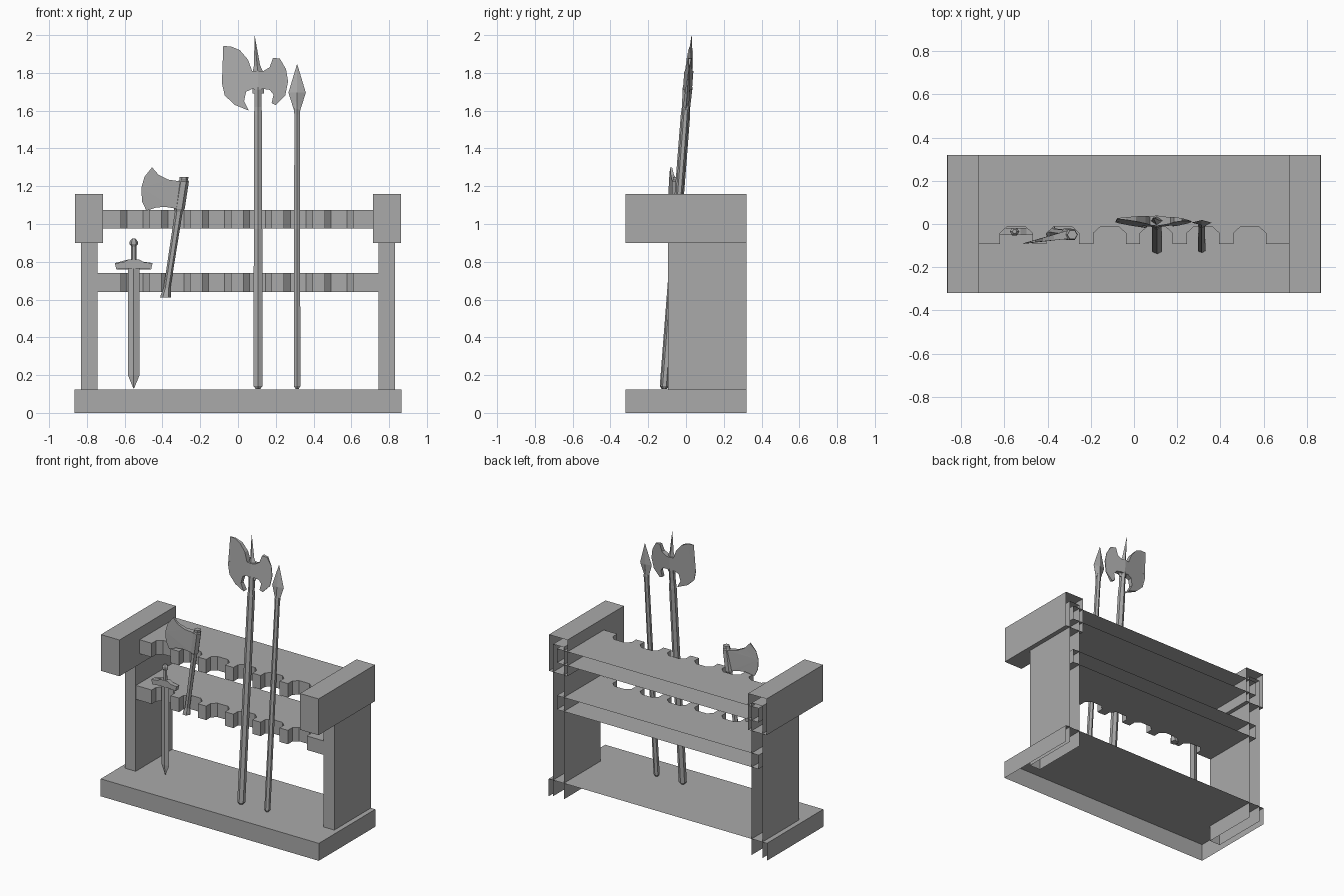
import bpy, bmesh, math

if "Cube" in bpy.data.objects:
    bpy.data.objects.remove(bpy.data.objects["Cube"])

grey = bpy.data.materials.new("plain_grey")
grey.diffuse_color = (0.4, 0.4, 0.4, 1)
grey.use_nodes = True
grey.node_tree.nodes["Principled BSDF"].inputs["Base Color"].default_value = grey.diffuse_color


def finish(name, bm):
    bmesh.ops.recalc_face_normals(bm, faces=bm.faces)
    me = bpy.data.meshes.new(name)
    bm.to_mesh(me)
    bm.free()
    me.materials.append(grey)
    ob = bpy.data.objects.new(name, me)
    bpy.context.collection.objects.link(ob)
    return ob


def drop(bm, test):
    bmesh.ops.recalc_face_normals(bm, faces=bm.faces)
    bmesh.ops.delete(bm, geom=[f for f in bm.faces if test(f)], context='FACES')


def box(name, x0, x1, y0, y1, z0, z1, open_bottom=False):
    """Box left open at the back, and optionally underneath."""
    bm = bmesh.new()
    bmesh.ops.create_cube(bm, size=1)
    for v in bm.verts:
        v.co = ((x0 + x1) / 2 + v.co.x * (x1 - x0),
                (y0 + y1) / 2 + v.co.y * (y1 - y0),
                (z0 + z1) / 2 + v.co.z * (z1 - z0))
    drop(bm, lambda f: f.normal.y > 0.9 or (open_bottom and f.normal.z < -0.9))
    return finish(name, bm)


def shelf(name, half, z0, z1):
    """Board with six chamfered notches along the front edge, open back."""
    pts = [(-half, 0.32), (-half, -0.092)]
    for i in range(6):
        c = -0.545 + i * 0.216
        pts += [(c - 0.075, -0.092), (c - 0.075, -0.042), (c - 0.042, -0.012),
                (c + 0.042, -0.012), (c + 0.075, -0.042), (c + 0.075, -0.092)]
    pts += [(half, -0.092), (half, 0.32)]
    bm = bmesh.new()
    lo = [bm.verts.new((x, y, z0)) for x, y in pts]
    hi = [bm.verts.new((x, y, z1)) for x, y in pts]
    bm.faces.new(lo)
    bm.faces.new(hi)
    for i in range(len(pts)):
        j = (i + 1) % len(pts)
        bm.faces.new((lo[i], lo[j], hi[j], hi[i]))
    drop(bm, lambda f: f.calc_center_median().y > 0.31)
    return finish(name, bm)


def loft(name, rings, sides=6, phase=0.0):
    """Closed tube through rings of (x, y, z, x radius, y radius)."""
    bm = bmesh.new()
    loops = []
    for x, y, z, rx, ry in rings:
        loops.append([bm.verts.new((x + rx * math.cos(phase + 2 * math.pi * k / sides),
                                    y + ry * math.sin(phase + 2 * math.pi * k / sides), z))
                      for k in range(sides)])
    for a, b in zip(loops, loops[1:]):
        for k in range(sides):
            n = (k + 1) % sides
            bm.faces.new((a[k], a[n], b[n], b[k]))
    bm.faces.new(loops[0])
    bm.faces.new(loops[-1])
    return finish(name, bm)


def blade(name, pts, root_x, thick, edge_x, y_at):
    """Flat-sided wedge: thick at root_x, sharp at edge_x, laid on the plane y_at(x, z)."""
    bm = bmesh.new()
    sides = []
    for s in (-1, 1):
        row = []
        for x, z in pts:
            t = thick * max(0.08, 1 - (x - root_x) / (edge_x - root_x))
            row.append(bm.verts.new((x, y_at(x, z) + s * t, z)))
        sides.append(row)
    a, b = sides
    caps = [bm.faces.new(a), bm.faces.new(b)]
    for i in range(len(pts)):
        j = (i + 1) % len(pts)
        bm.faces.new((a[i], a[j], b[j], b[i]))
    bmesh.ops.triangulate(bm, faces=caps)
    return finish(name, bm)


def lean(x, z):
    """Depth of the long weapons, which lean back from the base."""
    return -0.115 + 0.0775 * (z - 0.13)


def pole(name, x, rings, sides=6, phase=math.pi / 6):
    return loft(name, [(x + dx, lean(0, z), z, rx, ry) for dx, z, rx, ry in rings], sides, phase)


# Rack
box("base", -0.865, 0.865, -0.32, 0.32, 0, 0.125, open_bottom=True)
for side, s in (("left", -1), ("right", 1)):
    px = sorted((s * 0.745, s * 0.83))
    bx = sorted((s * 0.716, s * 0.863))
    box(side + "_post", *px, -0.095, 0.32, 0.01, 1.1, open_bottom=True)
    box(side + "_top_block", *bx, -0.32, 0.32, 0.9, 1.16)
shelf("upper_shelf", 0.80, 0.975, 1.075)
shelf("lower_shelf", 0.80, 0.64, 0.74)

# Sword
sx, sy = -0.552, -0.035
loft("sword_blade", [(sx, sy, 0.13, 0.002, 0.002), (sx, sy, 0.2, 0.031, 0.009),
                     (sx, sy, 0.78, 0.031, 0.011)], 4)
loft("sword_grip", [(sx, sy, 0.79, 0.016, 0.014), (sx, sy, 0.885, 0.014, 0.012)])
loft("sword_pommel", [(sx, sy, 0.88, 0.012, 0.012), (sx, sy, 0.893, 0.022, 0.02),
                      (sx, sy, 0.907, 0.022, 0.02), (sx, sy, 0.922, 0.01, 0.01)])
guard = [(0.03, 0.765), (0.06, 0.775), (0.092, 0.76), (0.1, 0.793), (0.055, 0.797), (0.028, 0.812)]
guard_pts = [(sx + x, z) for x, z in guard] + [(sx - x, z) for x, z in reversed(guard)]
blade("sword_guard", guard_pts, sx, 0.016, sx + 100, lambda x, z: sy)

# Axe
def axe_ring(z, r):
    t = (z - 0.615) / 0.635
    return (-0.383 + 0.098 * t, -0.035 - 0.015 * t, z, r, r)

loft("axe_handle", [axe_ring(0.612, 0.029), axe_ring(0.63, 0.026), axe_ring(0.66, 0.018),
                    axe_ring(1.1, 0.021)], 6)
loft("axe_socket", [axe_ring(1.065, 0.022), axe_ring(1.08, 0.029), axe_ring(1.225, 0.029),
                    axe_ring(1.232, 0.023), axe_ring(1.25, 0.023)], 6)
blade("axe_head", [(-0.30, 1.225), (-0.37, 1.235), (-0.42, 1.26), (-0.455, 1.30), (-0.495, 1.25),
                   (-0.512, 1.19), (-0.508, 1.12), (-0.485, 1.07), (-0.43, 1.088),
                   (-0.38, 1.09), (-0.32, 1.08)],
      -0.30, 0.02, -0.51, lambda x, z: -0.048 + 0.2 * (x + 0.3))

# Halberd
hx = 0.106
pole("halberd_shaft", hx, [(0, 0.127, 0.014, 0.014), (0, 0.142, 0.027, 0.025), (0, 1.58, 0.025, 0.025),
                           (0, 1.62, 0.021, 0.022), (0, 1.72, 0.02, 0.026), (0, 1.79, 0.004, 0.006)])
pole("halberd_spike", hx, [(0.002, 1.69, 0.03, 0.02), (0, 1.80, 0.03, 0.022), (-0.005, 1.84, 0.016, 0.013),
                           (-0.018, 1.995, 0.001, 0.001)], 4, 0)
blade("halberd_main_blade",
      [(hx, 1.81), (0.075, 1.81), (0.053, 1.87), (0.01, 1.92), (-0.037, 1.94), (-0.078, 1.942),
       (-0.045, 1.895), (-0.042, 1.85), (-0.058, 1.80), (-0.085, 1.745), (-0.07, 1.68),
       (-0.016, 1.63), (0.058, 1.60), (0.032, 1.65), (0.043, 1.70), (0.075, 1.715), (hx, 1.71)],
      hx, 0.024, -0.085, lean)
blade("halberd_rear_blade",
      [(hx, 1.81), (0.135, 1.81), (0.168, 1.83), (0.185, 1.88), (0.222, 1.875), (0.254, 1.82),
       (0.265, 1.755), (0.25, 1.68), (0.2, 1.63), (0.178, 1.64), (0.188, 1.685),
       (0.168, 1.71), (0.135, 1.715), (hx, 1.71)],
      hx, 0.024, 0.265, lean)

# Spear
pole("spear_shaft", 0.313, [(0, 0.127, 0.01, 0.01), (0, 0.142, 0.02, 0.02), (0, 1.58, 0.017, 0.018),
                            (0, 1.61, 0.02, 0.02), (0, 1.67, 0.004, 0.006)])
pole("spear_head", 0.313, [(0, 1.60, 0.016, 0.017), (0, 1.695, 0.046, 0.012),
                           (0, 1.845, 0.001, 0.001)], 4, 0)
